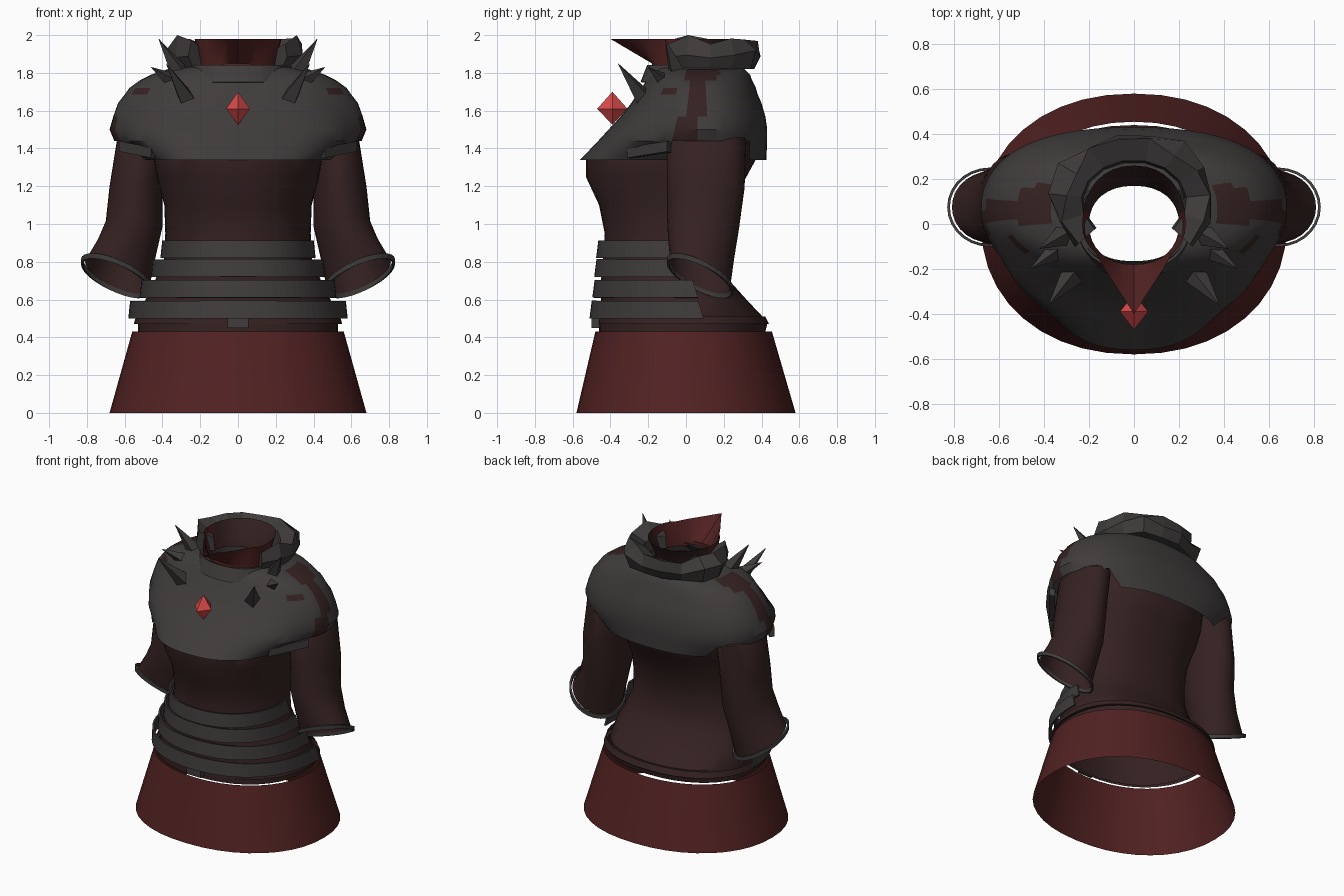
import bpy, bmesh, math, random
from mathutils import Vector

if "Cube" in bpy.data.objects:
    bpy.data.objects.remove(bpy.data.objects["Cube"])

random.seed(4)


def material(name, rgb):
    m = bpy.data.materials.new(name)
    m.diffuse_color = (*rgb, 1)
    m.use_nodes = True
    m.node_tree.nodes["Principled BSDF"].inputs["Base Color"].default_value = m.diffuse_color
    return m


RED = material("dark red cloth", (0.083, 0.0155, 0.0155))
BROWN = material("brown cloth", (0.036, 0.0155, 0.0155))
GRAY = material("dark gray armour", (0.050, 0.045, 0.044))
GEM = material("bright red gem", (0.72, 0.07, 0.07))


def ring(z, rx, yf, yb, yc=0.0, n=40, p=2.2, cx=0.0, tilt=(0, 0), start=0, end=360):
    """Superellipse section with separate front and back depth; arcs include both ends."""
    full = end - start == 360
    pts = []
    for i in range(n):
        a = math.radians(start + (end - start) * i / (n if full else n - 1))
        c, s = math.cos(a), math.sin(a)
        x = rx * math.copysign(abs(c) ** (2 / p), c)
        y = (yb - yc if s > 0 else yc - yf) * math.copysign(abs(s) ** (2 / p), s)
        pts.append(Vector((cx + x, yc + y, z + tilt[0] * x + tilt[1] * y)))
    return pts


def loft(name, rings, mat, closed=True, caps=False, smooth=True, thick=0, edit=None):
    bm = bmesh.new()
    rows = [[bm.verts.new(p) for p in r] for r in rings]
    n = len(rows[0])
    for a, b in zip(rows, rows[1:]):
        for i in range(n if closed else n - 1):
            j = (i + 1) % n
            bm.faces.new((a[i], a[j], b[j], b[i]))
    if caps:
        bm.faces.new(rows[0])
        bm.faces.new(rows[-1])
    bmesh.ops.recalc_face_normals(bm, faces=bm.faces)
    if edit:
        edit(bm)
    me = bpy.data.meshes.new(name)
    bm.to_mesh(me)
    bm.free()
    for m in (mat if isinstance(mat, list) else [mat]):
        me.materials.append(m)
    ob = bpy.data.objects.new(name, me)
    bpy.context.collection.objects.link(ob)
    if thick:
        mod = ob.modifiers.new("thickness", 'SOLIDIFY')
        mod.thickness, mod.offset = thick, 0
    elif smooth:
        bpy.ops.object.select_all(action='DESELECT')
        ob.select_set(True)
        bpy.context.view_layer.objects.active = ob
        bpy.ops.object.shade_smooth_by_angle(angle=math.radians(35))
    return ob


# Skirt: open flared tube
loft("skirt", [ring(0, .68, -.58, .58, p=2.15), ring(.43, .56, -.48, .455, p=2.1)], RED)

# Torso with arched back
TORSO = [(.43, .50, -.44, .40), (.51, .51, -.445, .405), (.6, .49, -.45, .32), (.7, .44, -.45, .23),
         (.82, .39, -.44, .19), (.95, .385, -.43, .19), (1.1, .39, -.46, .23), (1.25, .43, -.53, .32),
         (1.36, .45, -.53, .38), (1.46, .46, -.41, .39), (1.62, .45, -.27, .36)]
loft("torso", [ring(*t) for t in TORSO], BROWN)

# Two-step belt and buckle
loft("belt", [ring(.43, .53, -.46, .42), ring(.47, .53, -.46, .43),
              ring(.47, .552, -.465, .44), ring(.51, .54, -.46, .42)], BROWN)
loft("buckle", [[Vector((x, y, z)) for x, y in ((-.055, -.5), (.055, -.5), (.055, -.45), (-.055, -.45))]
                for z in (.45, .5)], GRAY, caps=True, smooth=False)

# Waist bands wrapping the front half
for i, (z, rx, yf, yc) in enumerate([(.50, .575, -.505, .06), (.61, .515, -.49, .03),
                                     (.72, .455, -.48, 0), (.82, .405, -.47, -.03)]):
    loft(f"waist_band_{i + 1}",
         [ring(z, rx, yf, 1, yc + .01, 41, start=180, end=361),
          ring(z + .093, rx - .01, yf + .012, 1, yc - .02, 41, start=180, end=361)],
         GRAY, closed=False, thick=.012)


# Shoulder mantle: arm openings cut, cloth stripe and small patches on each shoulder
def finish_mantle(bm):
    cut = []
    for f in bm.faces:
        c = f.calc_center_median()
        if c.z < 1.44 and abs(c.x) > .45 and -.1 < c.y < .34:
            cut.append(f)
        elif abs(c.x) > .3 and c.z < 1.81:
            mid = .055 - max(0, 1.62 - c.z) * .5
            stripe = abs(c.y - mid) < .048
            front_patch = 1.68 < c.z < 1.73 and -.12 < c.y < -.04
            back_patch = 1.76 < c.z and .08 < c.y < .17
            f.material_index = int(stripe or front_patch or back_patch)
    bmesh.ops.delete(bm, geom=cut, context='FACES')


MANTLE = [(1.34, .52, -.56, .425), (1.44, .655, -.465, .43), (1.5, .68, -.41, .43), (1.57, .66, -.345, .42),
          (1.64, .635, -.29, .40), (1.685, .60, -.26, .38), (1.72, .575, -.235, .37), (1.76, .52, -.21, .35),
          (1.79, .46, -.19, .34), (1.82, .37, -.165, .31), (1.835, .24, -.165, .2)]
mantle_rings = [ring(*m, yc=.06, n=64, p=2.4) for m in MANTLE]
for r in mantle_rings[:7]:
    for p in r:  # front plate narrower than the shoulders
        p.x *= 1 - .07 * min(1, max(0, -p.y / .15))
loft("shoulder_mantle", mantle_rings, [GRAY, BROWN], edit=finish_mantle)
loft("neck_band", [ring(1.75, .27, -.235, .2), ring(1.84, .245, -.2, .2)], GRAY, thick=.012)


# Inner cloth collar, flared, red front drawn to a spout, darker back
def darken_back(bm):
    for f in bm.faces:
        f.material_index = int(f.calc_center_median().y > .06)


rim = ring(1.98, .23, -.18, .26, n=32)
for p in rim:
    if p.y < 0 and abs(p.x) < .15:
        p.y = min(p.y, -.17 - .23 * (1 - abs(p.x) / .15))
loft("inner_collar", [ring(1.81, .2, -.18, .17, n=32), ring(1.85, .2, -.18, .18, n=32), rim],
     [RED, BROWN], edit=darken_back)

# Rough stone-like collar, open at the front
sections = []
for i in range(12):
    a = math.radians(-42 + 264 * i / 11)
    c, s = math.cos(a), math.sin(a)
    j = random.uniform(-.03, .03)
    top = 2.0 if i in (1, 10) else random.uniform(1.95, 1.985)
    prof = [(.225, 1.83), (.33 + j, 1.82), (.365 + j, 1.90 + j), (.32 - j, top), (.235, 1.93 + j)]
    sections.append([Vector((r * c, .1 + (r - .05) * s, z)) for r, z in prof])
loft("rough_collar", sections, GRAY, caps=True, smooth=False)


def spike(name, base, tip, r):
    base, tip = Vector(base), Vector(tip)
    q = (tip - base).to_track_quat('Z', 'Y')
    foot = [base + q @ Vector((r * math.cos(a * math.pi / 2), r * math.sin(a * math.pi / 2), 0))
            for a in range(4)]
    loft(name, [foot, [tip + (p - base) * .02 for p in foot]], GRAY, caps=True, smooth=False)


for side, s in (("right", 1), ("left", -1)):
    # Collar spikes
    spike(f"{side}_low_spike", (.27 * s, -.22, 1.66), (.38 * s, -.36, 1.85), .055)
    spike(f"{side}_mid_spike", (.32 * s, -.10, 1.74), (.46 * s, -.20, 1.83), .055)
    spike(f"{side}_high_spike", (.315 * s, -.05, 1.81), (.42 * s, -.11, 1.98), .05)

    # Sleeve widening towards a tilted opening
    SLEEVE = [(1.56, .46, .09, .10, .14, 0, 0), (1.45, .51, .13, .11, .21, 0, 0),
              (1.2, .54, .14, .105, .205, 0, -.05), (1.0, .55, .15, .09, .19, .1, -.15),
              (.87, .59, .155, .08, .175, .25, -.3), (.73, .64, .17, .075, .158, .4, -.45)]
    loft(f"{side}_sleeve", [ring(z, rx, cy - ry, cy + ry, cy, 28, 2, cx * s, (tx * s, ty))
                            for z, cx, rx, cy, ry, tx, ty in SLEEVE], BROWN)
    loft(f"{side}_cuff", [ring(z, .182, -.095, .245, .075, 28, 2, .643 * s, (.4 * s, -.45))
                          for z in (.712, .74)], GRAY, thick=.012)

    # Small plate at the front corner of the arm opening
    loft(f"{side}_corner_plate",
         [[Vector((x * s, y, z + max(0, x - .46) * .2)) for x, y in
           ((.46, -.31), (.63, -.10), (.60, -.08), (.43, -.28))] for z in (1.35, 1.405)],
         GRAY, caps=True, smooth=False)

# Chest gem: octahedron
bm = bmesh.new()
ax = [bm.verts.new((.063 * math.cos(k * math.pi / 2), -.39 + .08 * math.sin(k * math.pi / 2), 1.61)) for k in range(4)]
for z in (1.70, 1.525):
    v = bm.verts.new((0, -.39, z))
    for k in range(4):
        bm.faces.new((ax[k], ax[(k + 1) % 4], v))
bmesh.ops.recalc_face_normals(bm, faces=bm.faces)
me = bpy.data.meshes.new("chest_gem")
bm.to_mesh(me)
bm.free()
me.materials.append(GEM)
bpy.context.collection.objects.link(bpy.data.objects.new("chest_gem", me))
